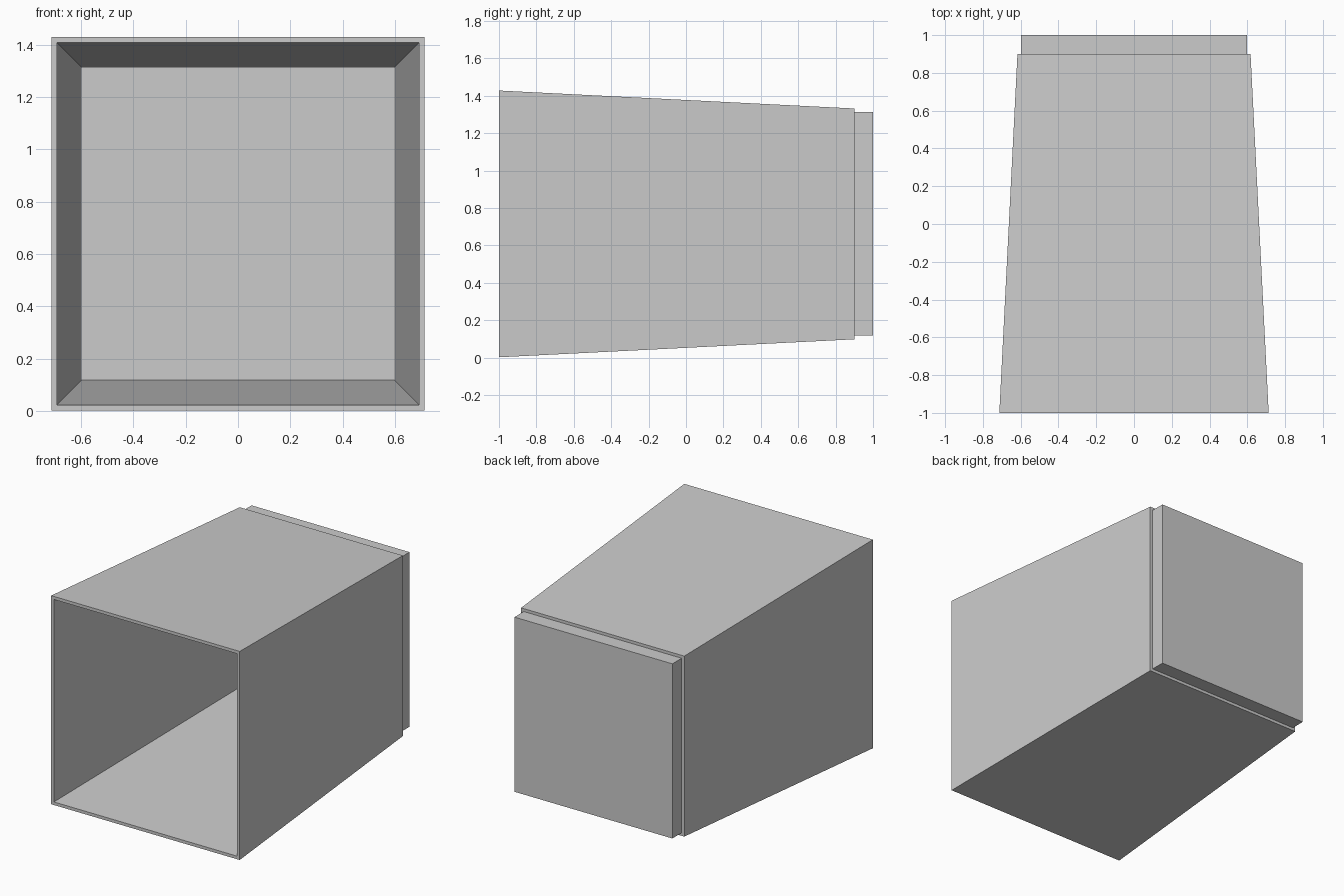
import bpy
import bmesh

MID_Z = 0.715           # height of the central axis
FRONT, SEAM, BACK = -1.0, 0.9, 1.0

cube = bpy.data.objects.get("Cube")
if cube:
    bpy.data.objects.remove(cube, do_unlink=True)

grey = bpy.data.materials.new("plain grey")
grey.use_nodes = True
colour = (0.6, 0.6, 0.6, 1)
grey.diffuse_color = colour
grey.node_tree.nodes["Principled BSDF"].inputs["Base Color"].default_value = colour


def square_loft(name, sections, closed=False, caps=False):
    """Join square sections (half width, y) into a flat-sided mesh."""
    bm = bmesh.new()
    rings = [[bm.verts.new((sx * h, y, MID_Z + sz * h))
              for sx, sz in ((-1, -1), (1, -1), (1, 1), (-1, 1))]
             for h, y in sections]
    pairs = list(zip(rings, rings[1:]))
    if closed:
        pairs.append((rings[-1], rings[0]))
    for a, b in pairs:
        for i in range(4):
            j = (i + 1) % 4
            bm.faces.new((a[i], a[j], b[j], b[i]))
    if caps:
        bm.faces.new(rings[0])
        bm.faces.new(rings[-1])
    bmesh.ops.recalc_face_normals(bm, faces=bm.faces[:])
    mesh = bpy.data.meshes.new(name)
    bm.to_mesh(mesh)
    bm.free()
    mesh.materials.append(grey)
    obj = bpy.data.objects.new(name, mesh)
    bpy.context.collection.objects.link(obj)
    return obj


# Hollow tapered sleeve, open at the front
square_loft("tapered_sleeve",
            [(0.713, FRONT), (0.617, SEAM), (0.597, SEAM), (0.692, FRONT)],
            closed=True)

# Square plate that closes the narrow end
square_loft("back_plate", [(0.597, SEAM), (0.597, BACK)], caps=True)
